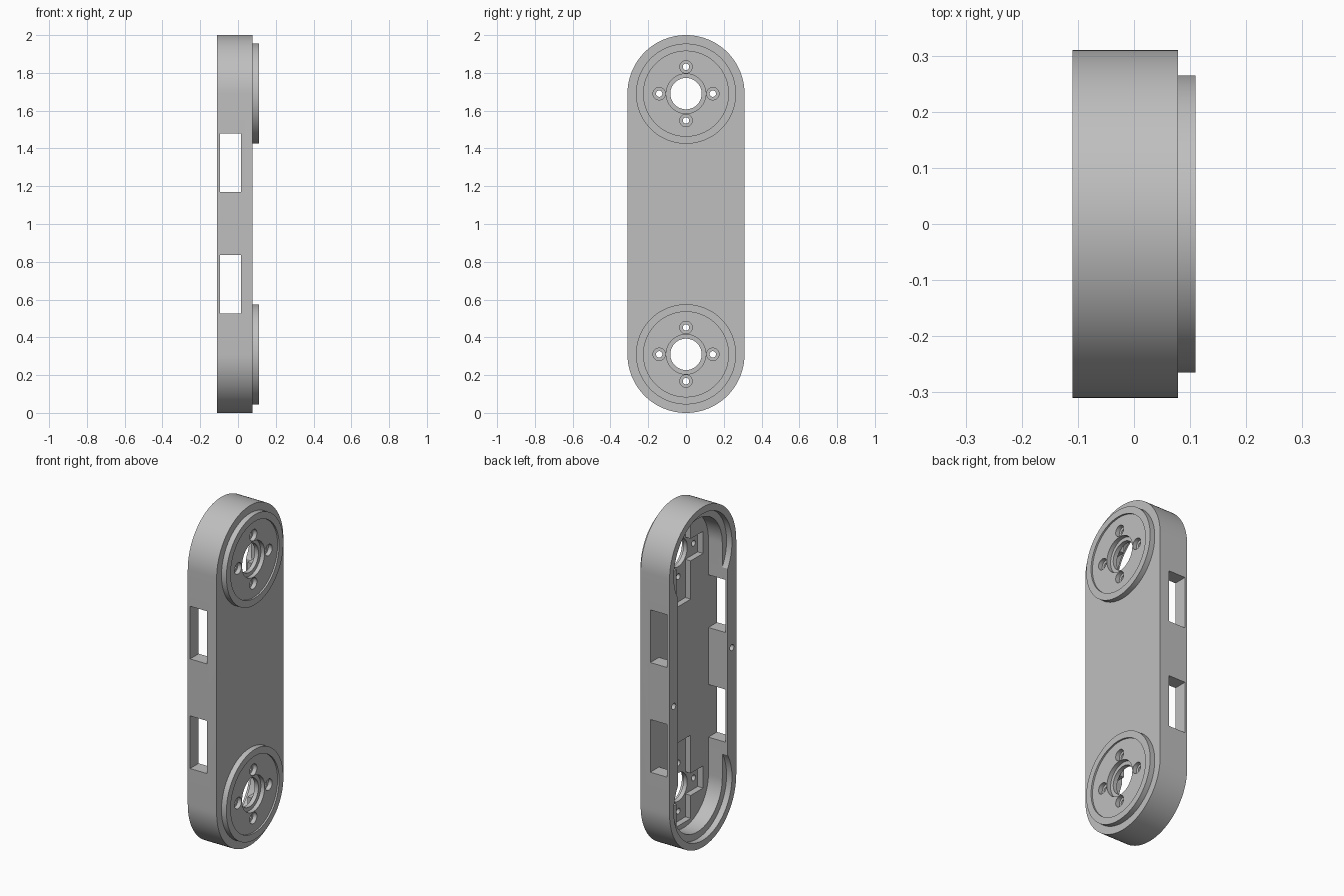
import bpy, math

if "Cube" in bpy.data.objects:
    bpy.data.objects.remove(bpy.data.objects["Cube"], do_unlink=True)

HUBS = (0.31, 1.69)
FRONT, BACK = 0.078, -0.11        # closed and open faces of the housing

grey = bpy.data.materials.new("plain grey")
grey.use_nodes = True
tone = (0.52, 0.52, 0.52, 1)
grey.diffuse_color = tone
grey.node_tree.nodes["Principled BSDF"].inputs["Base Color"].default_value = tone


def prism(name, outline, x0, x1):
    """Extrude a (y, z) outline along x."""
    n = len(outline)
    verts = [(x, y, z) for x in (x0, x1) for y, z in outline]
    faces = [list(range(n))[::-1], list(range(n, 2 * n))]
    faces += [(i, (i + 1) % n, n + (i + 1) % n, n + i) for i in range(n)]
    mesh = bpy.data.meshes.new(name)
    mesh.from_pydata(verts, [], faces)
    mesh.materials.append(grey)
    ob = bpy.data.objects.new(name, mesh)
    bpy.context.collection.objects.link(ob)
    return ob


def arc(r, y, z, start, sweep, n):
    return [(y + r * math.cos(start + sweep * i / n),
             z + r * math.sin(start + sweep * i / n)) for i in range(n + 1)]


def circle(r, y, z, n=64):
    return arc(r, y, z, 0, math.tau, n)[:-1]


def slot(r):
    return (arc(r, 0, HUBS[1], 0, math.pi, 48)
            + arc(r, 0, HUBS[0], math.pi, math.pi, 48))


def rect(y0, y1, z0, z1):
    return [(y0, z0), (y1, z0), (y1, z1), (y0, z1)]


def combine(target, tool, operation):
    mod = target.modifiers.new(operation, 'BOOLEAN')
    mod.operation, mod.solver, mod.object = operation, 'EXACT', tool
    bpy.context.view_layer.objects.active = target
    bpy.ops.object.modifier_apply(modifier=mod.name)
    bpy.data.objects.remove(tool, do_unlink=True)


def cut(outline, x0, x1):
    combine(housing, prism("cutter", outline, x0, x1), 'DIFFERENCE')


# Rounded housing with a raised disc at each end
housing = prism("link_housing", slot(0.31), BACK, FRONT)
for z in HUBS:
    combine(housing, prism("disc", circle(0.265, 0, z, 96), 0.065, 0.11), 'UNION')

# Open cavity, with a shallow round seat at each end
cut(slot(0.23), -0.2, 0.015)
for z in HUBS:
    cut(circle(0.27, 0, z, 96), -0.2, BACK + 0.035)

for z in HUBS:
    inward = 1 if z < 1 else -1
    # Cross-shaped pocket in the cavity floor
    ends = sorted((z - inward * 0.2, z + inward * 0.29))
    arm, reach = 0.065, 0.18
    cut([(-arm, ends[0]), (arm, ends[0]), (arm, z - arm), (reach, z - arm),
         (reach, z + arm), (arm, z + arm), (arm, ends[1]), (-arm, ends[1]),
         (-arm, z + arm), (-reach, z + arm), (-reach, z - arm), (-arm, z - arm)],
        -0.05, 0.05)
    # Disc recess, stepped centre bore and four stepped screw holes
    cut(circle(0.225, 0, z, 96), 0.1, 0.2)
    cut(circle(0.105, 0, z), 0.075, 0.2)
    cut(circle(0.083, 0, z), -0.05, 0.2)
    for k in range(4):
        a = k * math.pi / 2
        y, h = 0.142 * math.cos(a), z + 0.142 * math.sin(a)
        cut(circle(0.033, y, h, 32), 0.075, 0.2)
        cut(circle(0.017, y, h, 24), -0.05, 0.2)

# Side windows through both walls
for z in (0.68, 1.325):
    cutter = prism("cutter", rect(-0.5, 0.5, z - 0.155, z + 0.155), -0.095, 0.015)
    combine(housing, cutter, 'DIFFERENCE')

# Blind screw holes in the open rim
for side in (-1, 1):
    cut(circle(0.018, side * 0.27, 1 - side * 0.07, 24), -0.2, -0.03)

# Smooth round walls, crisp edges
bpy.ops.object.select_all(action='DESELECT')
housing.select_set(True)
bpy.context.view_layer.objects.active = housing
bpy.ops.object.shade_smooth_by_angle(angle=math.radians(30))
